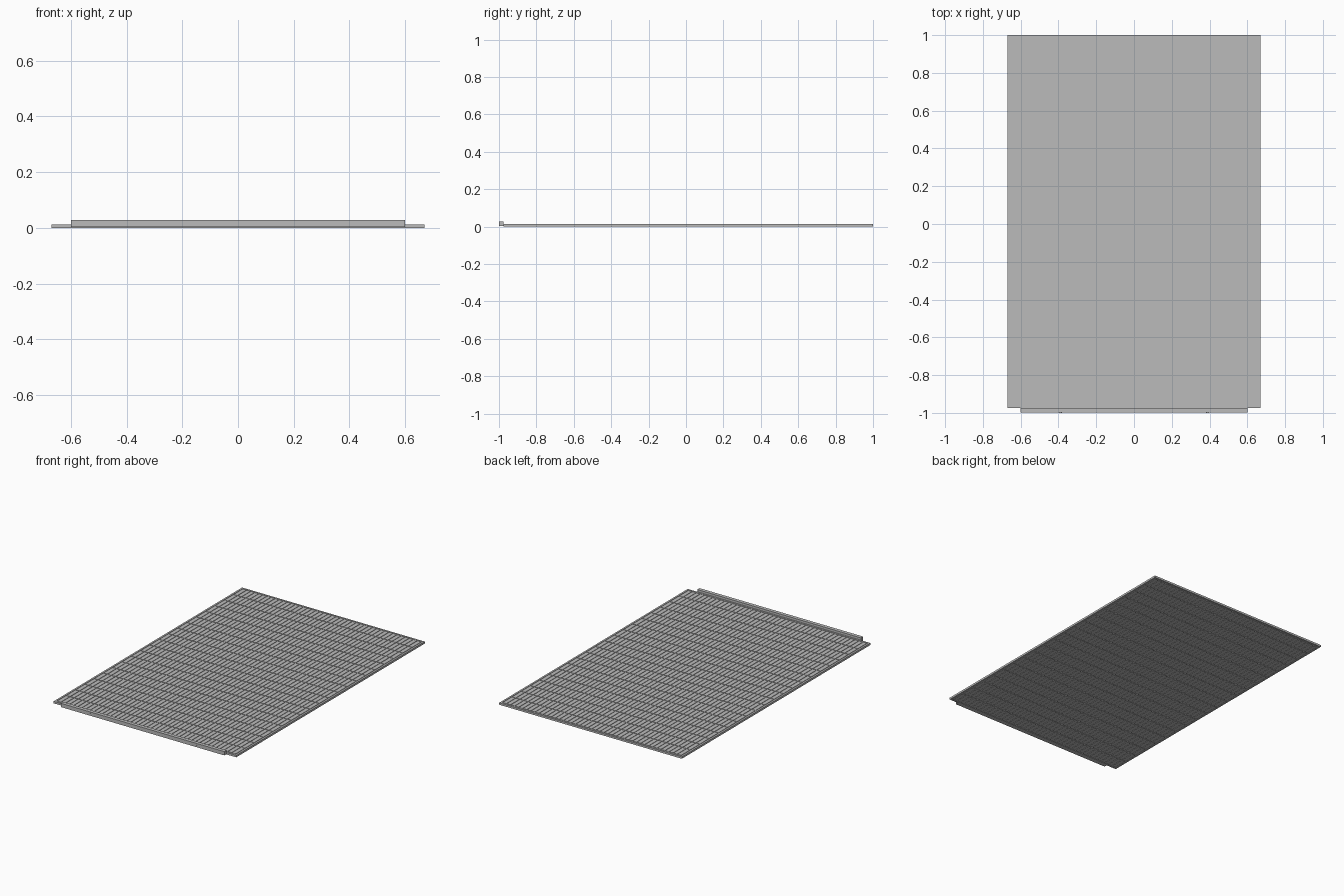
import bpy
import bmesh
from mathutils import Matrix, Vector

cube = bpy.data.objects.get("Cube")
if cube:
    bpy.data.objects.remove(cube)

# One flat metal colour
metal = bpy.data.materials.new("grey metal")
metal.use_nodes = True
grey = (0.5, 0.5, 0.5, 1)
metal.diffuse_color = grey
metal.node_tree.nodes["Principled BSDF"].inputs["Base Color"].default_value = grey


def finish(name, bm):
    mesh = bpy.data.meshes.new(name)
    bm.to_mesh(mesh)
    bm.free()
    mesh.materials.append(metal)
    obj = bpy.data.objects.new(name, mesh)
    bpy.context.collection.objects.link(obj)
    return obj


def box(name, low, high):
    low, high = Vector(low), Vector(high)
    bm = bmesh.new()
    bmesh.ops.create_cube(bm, size=1, matrix=Matrix.Translation((low + high) / 2)
                          @ Matrix.Diagonal((*(high - low), 1)))
    return finish(name, bm)


def repeat(obj, count, step):
    mod = obj.modifiers.new("repeat", 'ARRAY')
    mod.count = count
    mod.use_relative_offset = False
    mod.use_constant_offset = True
    mod.constant_offset_displace = step


half_w, front, back, top = 0.67, -0.975, 1.0, 0.013
rim, gap = 0.012, 0.004
cols, rows = 44, 20

# Solid core between the ribbed faces
box("deck_core", (-half_w + 0.002, front + 0.002, 0.003),
    (half_w - 0.002, back - 0.002, top - 0.003))

# Flat border around the deck
for name, x in (("right_rim", -half_w), ("left_rim", half_w - rim)):
    box(name, (x, front, 0), (x + rim, back, top))
for name, y in (("front_rim", front), ("back_rim", back - rim)):
    box(name, (-half_w + rim, y, 0), (half_w - rim, y + rim, top))

# Grid of raised slats, showing on both faces of the deck
pitch_x = (2 * half_w - 2 * rim - gap) / cols
pitch_y = (back - front - 2 * rim - gap) / rows
x0, y0 = -half_w + rim + gap, front + rim + gap
slats = box("deck_slats", (x0, y0, 0), (x0 + pitch_x - gap, y0 + pitch_y - gap, top))
repeat(slats, cols, (pitch_x, 0, 0))
repeat(slats, rows, (0, pitch_y, 0))

# Front edge bar with its two fasteners
box("front_bar", (-0.6, -0.999, 0.003), (0.6, front, 0.028))
for name, x in (("right_fastener", -0.39), ("left_fastener", 0.39)):
    bm = bmesh.new()
    bmesh.ops.create_cone(bm, cap_ends=True, segments=12, radius1=0.5, radius2=0.5, depth=1,
                          matrix=Matrix.Translation((x, -0.998, 0.0155))
                          @ Matrix.Diagonal((0.015, 0.004, 0.02, 1))
                          @ Matrix.Rotation(1.5708, 4, 'X'))
    finish(name, bm)
